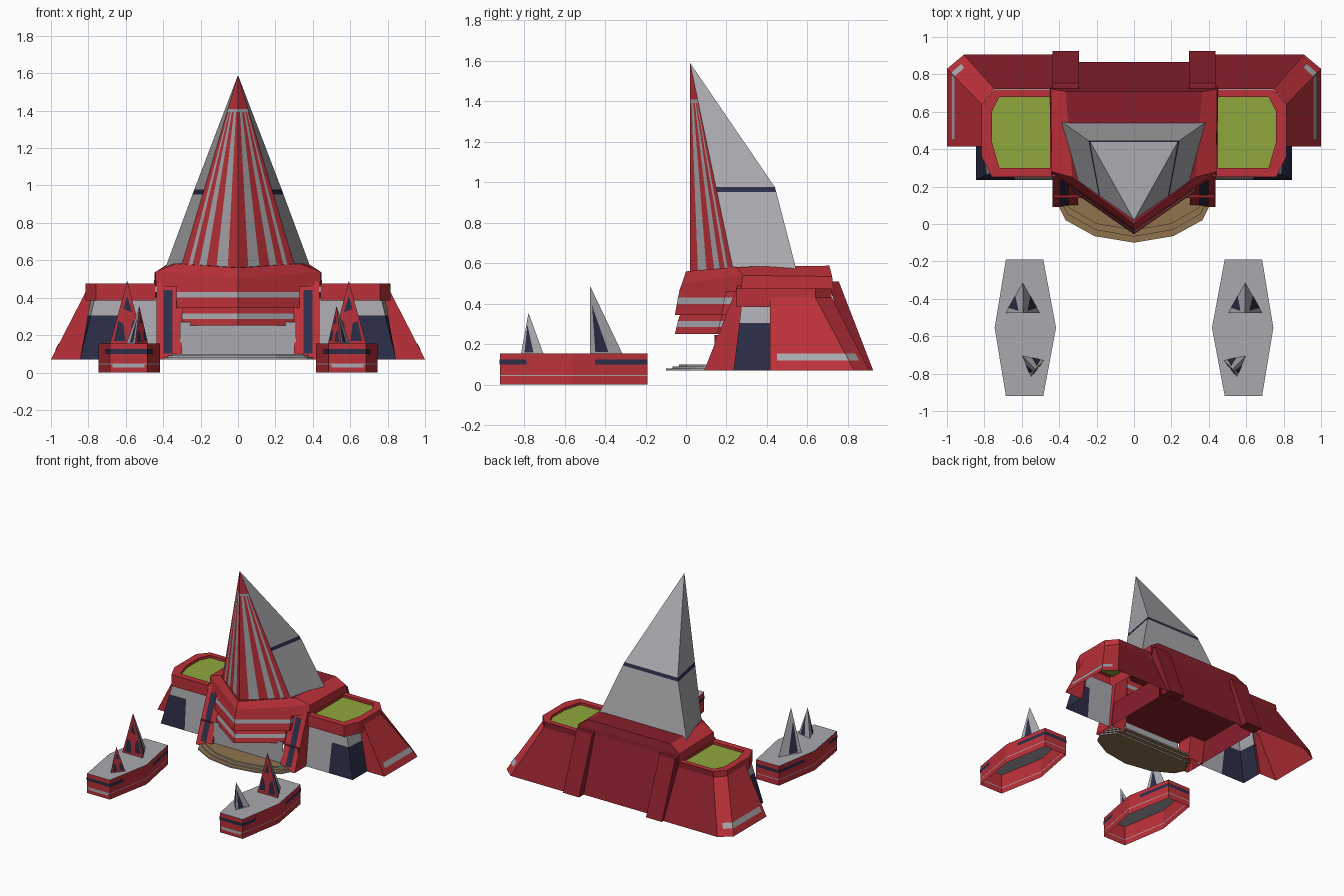
import bpy, bmesh
from mathutils import Vector

if "Cube" in bpy.data.objects:
    bpy.data.objects.remove(bpy.data.objects["Cube"])


def material(name, rgb):
    m = bpy.data.materials.new(name)
    m.diffuse_color = (*rgb, 1)
    m.use_nodes = True
    m.node_tree.nodes["Principled BSDF"].inputs["Base Color"].default_value = m.diffuse_color
    return m


RED = material("red", (0.50, 0.030, 0.041))
DARK = material("dark_red", (0.25, 0.014, 0.024))
GREY = material("grey", (0.40, 0.395, 0.42))
NAVY = material("navy", (0.024, 0.027, 0.062))
GREEN = material("grass_green", (0.27, 0.39, 0.045))
BROWN = material("brown", (0.27, 0.175, 0.075))


def build(name, verts, faces, mats, idx=None, fix=True):
    me = bpy.data.meshes.new(name)
    me.from_pydata([tuple(v) for v in verts], [], faces)
    for m in mats:
        me.materials.append(m)
    if idx:
        for p, i in zip(me.polygons, idx):
            p.material_index = i
    if fix:
        bm = bmesh.new()
        bm.from_mesh(me)
        bmesh.ops.recalc_face_normals(bm, faces=bm.faces)
        bm.to_mesh(me)
        bm.free()
    ob = bpy.data.objects.new(name, me)
    bpy.context.collection.objects.link(ob)
    return ob


def loft(name, rings, mats, rule=None, closed=True, top=None, bottom=None):
    """Skin rings of 3D points; rule(ring, segment) picks the material index."""
    n = len(rings[0])
    verts = [p for r in rings for p in r]
    faces, idx = [], []
    for k in range(len(rings) - 1):
        for i in range(n if closed else n - 1):
            j = (i + 1) % n
            faces.append((k*n + i, k*n + j, (k+1)*n + j, (k+1)*n + i))
            idx.append(rule(k, i) if rule else 0)
    if top is not None:
        faces.append(tuple(range(len(verts) - n, len(verts))))
        idx.append(top)
    if bottom is not None:
        faces.append(tuple(range(n))[::-1])
        idx.append(bottom)
    return build(name, verts, faces, mats, idx)


def panel(name, pts, mat, out, off=0.004):
    """Thin painted plate lying just outside a face."""
    pts = [Vector(p) for p in pts]
    n = (pts[1] - pts[0]).cross(pts[2] - pts[0]).normalized()
    if n.dot(Vector(out)) < 0:
        n, pts = -n, pts[::-1]
    build(name, [p + n*off for p in pts], [tuple(range(len(pts)))], [mat], fix=False)


def at(z, pts, sx=1):
    return [(x*sx, y, z) for x, y in pts]


def sym(half):
    return half + [(-p[0], *p[1:]) for p in reversed(half) if abs(p[0]) > 1e-6]


def lerp(a, b, t):
    return Vector(a).lerp(Vector(b), t)


# --- spire: grey back and sides with a navy band, vertical striped front fan
APEX, Z0 = Vector((0, 0.02, 1.59)), 0.55
F, E, B = Vector((0, .02, Z0)), Vector((.308, .237, Z0)), Vector((.392, .55, Z0))
BK = Vector((.235, .44, .975))


def mir(v):
    return Vector((-v.x, v.y, v.z))


def spire_ring(z):
    t = (z - Z0) / (APEX.z - Z0)
    b = lerp(B, BK, (z - Z0)/(BK.z - Z0)) if z < BK.z else lerp(BK, APEX, (z - BK.z)/(APEX.z - BK.z))
    return [lerp(E, APEX, t), b, mir(b), mir(lerp(E, APEX, t))]


loft("spire_shell", [spire_ring(z) for z in (Z0, .952, .978, 1.589)], [GREY, NAVY],
     rule=lambda k, i: int(k == 1), closed=False)

cuts = [0, .18, .38, .56, .69, .81, .88, 1]
for s in (1, -1):
    verts, faces, idx = [], [], []
    for c in cuts:
        p = lerp(F, E, c)
        p.x *= s
        verts += [p, lerp(p, APEX, .81), lerp(p, APEX, .825)]
    for i in range(len(cuts) - 1):
        a, b = 3*i, 3*i + 3
        faces += [(a, b, b+1, a+1), (a+1, b+1, b+2, a+2)]
        idx += [i % 2, 1]
    verts.append(APEX)
    faces.append((2, 3*len(cuts) - 1, len(verts) - 1))
    idx.append(0)
    if s < 0:
        faces = [f[::-1] for f in faces]
    build("spire_striped_front", verts, faces, [RED, GREY], idx, fix=False)

# --- collar under the spire, dark on its roof and back
loft("collar", [
    sym([(0, -.035, .46), (.44, .27, .46), (.45, .73, .46)]),
    sym([(0, -.02, .50), (.44, .28, .54), (.445, .722, .535)]),
    sym([(0, .0, .56), (.33, .25, .582), (.365, .708, .588)])], [RED, DARK],
    rule=lambda k, i: int(i == 2), top=1)


# --- two V shaped tiers with grey stripes over the entrance
def vee(y, w, z):
    return sym([(0, y, z), (w, y + .7*w, z), (w, .32, z)])


loft("upper_tier", [vee(y, .33, z) for y, z in ((-.055, .345), (-.045, .40), (-.04, .43), (-.03, .47))],
     [RED, GREY], rule=lambda k, i: int(k == 1), top=0, bottom=0)
loft("lower_tier", [vee(y, .30, z) for y, z in ((-.055, .25), (-.047, .285), (-.04, .315), (-.03, .345))],
     [RED, GREY], rule=lambda k, i: int(k == 1), top=0, bottom=0)
panel("entrance_wall", [(-.31, .13, .07), (.31, .13, .07), (.31, .13, .27), (-.31, .13, .27)], GREY, (0, -1, 0))

# --- inner lining of the hall: side walls and ceiling, open below
lining = [(.43, .07), (.43, .245), (-.43, .245), (-.43, .07)]
loft("hall_lining", [[(x, y, z) for x, z in lining] for y in (.14, .80)], [DARK], closed=False)

# --- stepped entrance platform
dish = [(0, -.10), (.21, -.065), (.365, .02), (.405, .10), (.33, .20)]
for k in range(3):
    r = [(x*(1 - .025*k), y + .033*k) for x, y in dish]
    z = .07 + .01*k
    loft("entrance_step", [sym(at(z, r)), sym(at(z + .01, r))], [GREY, BROWN], top=1, bottom=1)

# --- rear wall of the centre
loft("rear_wall", [at(.07, [(.31, .865), (-.31, .865)]), at(.50, [(.42, .728), (-.42, .728)])],
     [DARK], closed=False)

rim_out = [(.44, .25), (.76, .25), (.815, .36), (.815, .64), (.745, .72), (.44, .72)]
rim_in = [(.45, .30), (.72, .30), (.76, .44), (.76, .60), (.72, .68), (.45, .68)]
for s in (1, -1):
    # sloping wing wall, dark at the back
    lo = [(.83, .415), (1, .415), (1, .83), (.91, .905), (.30, .905)]
    hi = [(.77, .415), (.815, .415), (.815, .64), (.745, .722), (.30, .722)]
    LO, HI = at(.07, lo, s), at(.43, hi, s)
    loft("wing_wall", [LO, HI], [RED, DARK], rule=lambda k, i: int(i == 3), closed=False)
    # light strip near the wing foot
    for i, t0, t1, out in ((1, .09, 1, (s, 0, 0)), (2, 0, .62, (s, 1, 0))):
        pts = [lerp(lerp(LO[i], HI[i], h), lerp(LO[i+1], HI[i+1], h), t)
               for h, t in ((.13, t0), (.13, t1), (.23, t1), (.23, t0))]
        panel("wing_light_strip", pts, GREY, out)
    # grey front bay, navy on its lower outer part
    loft("front_bay", [at(z, [(.40, .235 + .04*t), (.635 + .01*t, .235 + .04*t),
                              (.845 - .08*t, .235 + .04*t), (.845 - .06*t, .42)], s)
                       for z, t in ((.07, 0), (.305, .72), (.40, 1))],
         [GREY, NAVY], rule=lambda k, i: int(k == 0 and i > 0), closed=False)
    # raised garden rim and grass
    loft("garden_rim", [at(.385, rim_out, s), at(.475, rim_out, s), at(.475, rim_in, s), at(.455, rim_in, s)],
         [RED, GREEN, DARK], rule=lambda k, i: 2 if k == 0 and i == 4 else 0, top=1)
    # front buttress with navy stripe
    xs = (.30, .435)
    loft("front_buttress", [[(s*xs[0], a, z), (s*xs[1], a, z), (s*xs[1], b, z), (s*xs[0], b, z)]
                            for a, b, z in ((.09, .26, .07), (.255, .32, .49))], [RED], top=0)
    ya, yb = .09 + .165*.07, .09 + .165*.88
    panel("buttress_stripe", [(s*.35, ya, .10), (s*.398, ya, .10), (s*.398, yb, .44), (s*.35, yb, .44)],
          NAVY, (0, -1, 0))
    # rear buttress
    loft("rear_buttress", [[(s*.295, a, z), (s*.435, a, z), (s*.435, b, z), (s*.295, b, z)]
                           for a, b, z in ((.84, .925, .07), (.70, .755, .51))], [DARK], top=0, bottom=0)

    # --- detached long planter base, open underneath
    hexa = [(.485, -.92), (.685, -.92), (.745, -.555), (.685, -.19), (.485, -.19), (.417, -.555)]
    loft("island_base", [at(z, hexa, s) for z in (0, .043, .049, .155)], [RED, GREY],
         rule=lambda k, i: int(k == 1), top=1)
    for i, t0, t1 in ((0, 0, 1), (1, 0, .36), (2, .29, 1), (3, 0, 1), (4, 0, .71), (5, .64, 1)):
        a, b = Vector(hexa[i]), Vector(hexa[(i+1) % 6])
        out = (a + b)/2 - Vector((.583, -.555))
        p, q = a.lerp(b, t0), a.lerp(b, t1)
        panel("island_stripe", [(s*p.x, p.y, .10), (s*q.x, q.y, .10), (s*q.x, q.y, .125), (s*p.x, p.y, .125)],
              NAVY, (s*out.x, out.y, 0), .003)
    panel("island_front_light", [(s*.50, -.92, .028), (s*.67, -.92, .028), (s*.67, -.92, .045), (s*.50, -.92, .045)],
          GREY, (0, -1, 0), .003)

    # --- two shard pyramids: red upright face, grey sloping sides, navy panes
    for name, base, tip in (
            ("tall_shard", [(.505, -.475), (.685, -.475), (.595, -.315)], (.592, -.475, .49)),
            ("short_shard", [(.481, -.73), (.55, -.815), (.597, -.705)], (.527, -.778, .355))):
        A, C, D = [Vector(p) for p in at(.155, base, s)]
        P = Vector((tip[0]*s, tip[1], tip[2]))
        build(name, [A, C, D, P], [(0, 1, 3), (1, 2, 3), (2, 0, 3)], [RED, GREY], [0, 1, 1])
        mid = (A + C + D + P)/4

        def pane(a, c, weights):
            pts = [a*u + c*v + P*(1 - u - v) for u, v in weights]
            panel(name + "_pane", pts, NAVY, (a + c + P)/3 - mid, .003)
        pane(A, C, [(.40, .10), (.12, .33), (.12, .12)])
        pane(A, C, [(.86, .06), (.58, .34), (.48, .20), (.55, .05)])
        pane(A, C, [(.10, .86), (.44, .52), (.24, .44), (.06, .58)])
        for a in (A, C):
            pane(a, D, [(.82, .16), (.42, .56), (.24, .06)])
